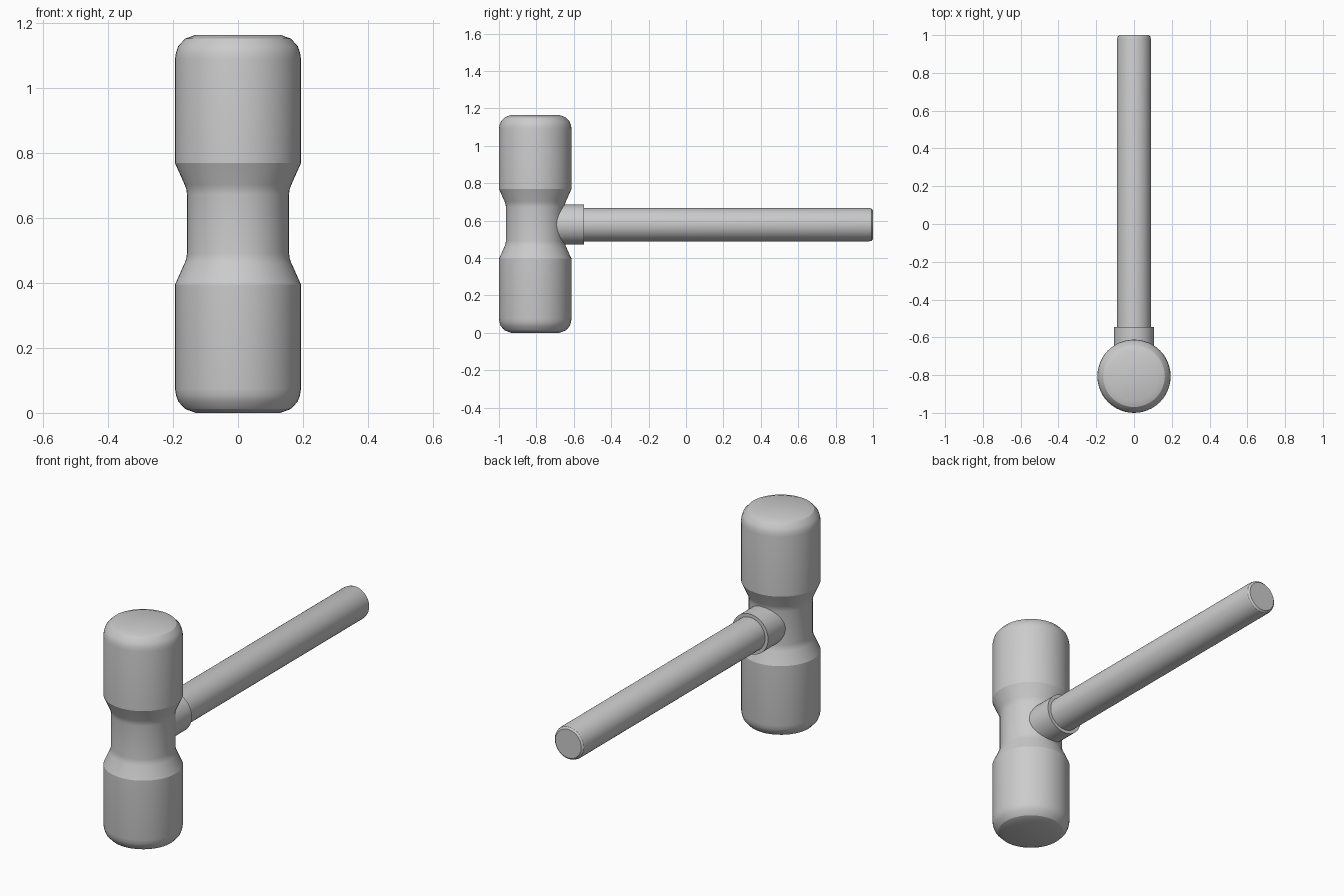
import bpy, math

if "Cube" in bpy.data.objects:
    bpy.data.objects.remove(bpy.data.objects["Cube"])

SIDES = 48


def lathe(name, profile, location, rotation=(0, 0, 0)):
    """Revolve a (radius, height) profile around the local z axis."""
    verts, faces, rings = [], [], []
    for r, h in profile:
        rings.append(len(verts))
        for i in range(SIDES):
            a = 2 * math.pi * i / SIDES
            verts.append((r * math.cos(a), r * math.sin(a), h))
    for lo, hi in zip(rings, rings[1:]):
        for i in range(SIDES):
            j = (i + 1) % SIDES
            faces.append((lo + i, lo + j, hi + j, hi + i))
    faces.append(tuple(reversed(range(SIDES))))
    faces.append(tuple(range(rings[-1], rings[-1] + SIDES)))
    mesh = bpy.data.meshes.new(name)
    mesh.from_pydata(verts, [], faces)
    obj = bpy.data.objects.new(name, mesh)
    bpy.context.collection.objects.link(obj)
    obj.location, obj.rotation_euler = location, rotation
    bpy.ops.object.select_all(action='DESELECT')
    obj.select_set(True)
    bpy.context.view_layer.objects.active = obj
    bpy.ops.object.shade_smooth_by_angle(angle=math.radians(24))
    return obj


HEAD_Y, HEAD_H = -0.806, 1.164
along_y = (-math.pi / 2, 0, 0)

# Mallet head: rounded ends and a narrow waist, mirrored top to bottom
half = [(0.13, 0), (0.163, 0.012), (0.184, 0.035), (0.191, 0.055),
        (0.194, 0.075), (0.194, 0.395), (0.164, 0.462), (0.159, 0.476),
        (0.157, 0.492)]
head = half + [(r, HEAD_H - h) for r, h in reversed(half)]
lathe("mallet_head", head, (0, HEAD_Y, 0))

# Collar joining the handle to the waist
lathe("handle_collar", [(0.107, 0), (0.107, 0.185)],
      (0, -0.73, HEAD_H / 2 - 0.004), along_y)

# Handle with a softened end
lathe("handle", [(0.089, 0), (0.089, 1.715), (0.086, 1.727), (0.077, 1.735)],
      (0, -0.735, HEAD_H / 2 - 0.004), along_y)
